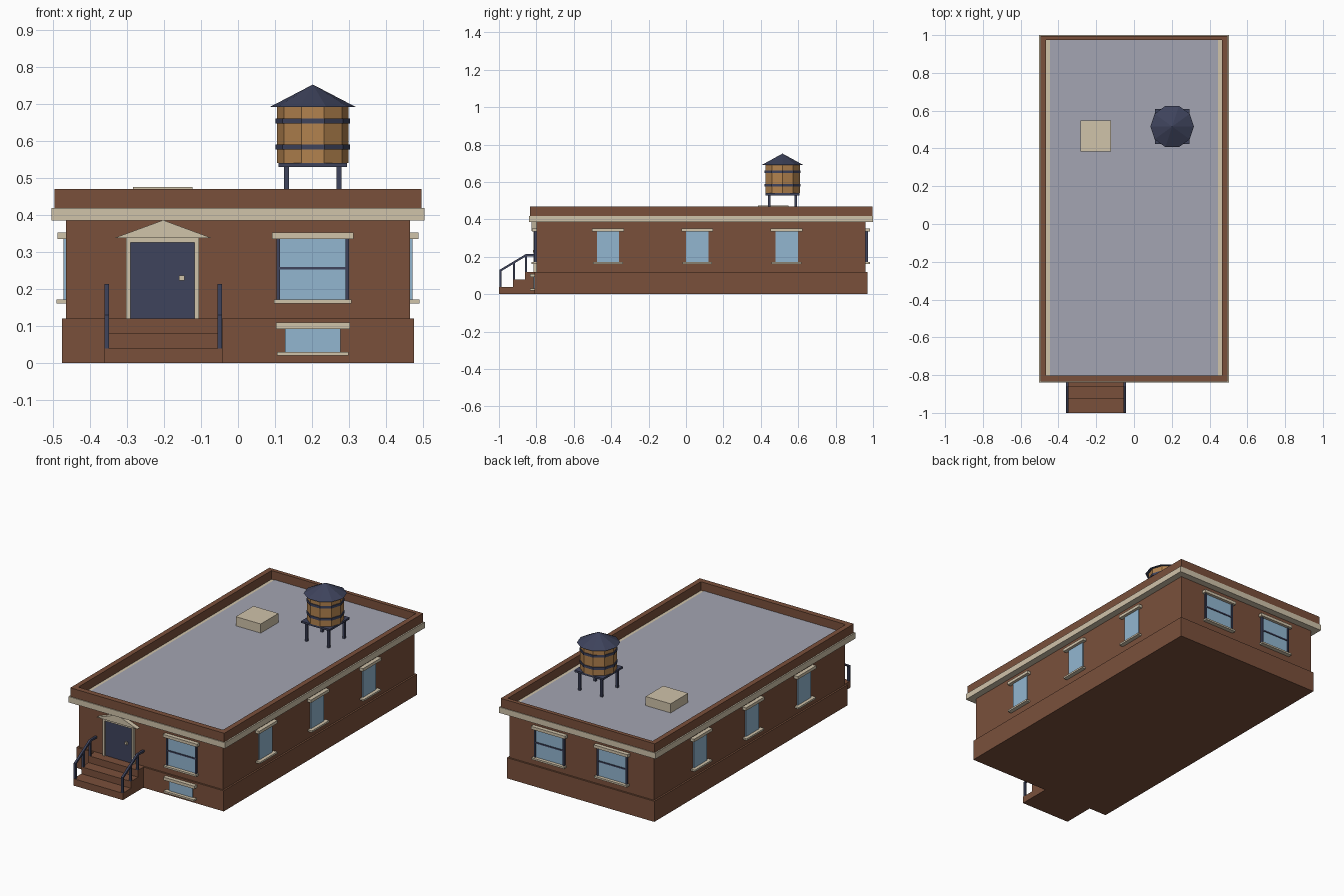
import bpy, bmesh, math
from mathutils import Matrix, Vector

if "Cube" in bpy.data.objects:
    bpy.data.objects.remove(bpy.data.objects["Cube"])


def material(name, r, g, b):
    m = bpy.data.materials.new(name)
    lin = [((c / 255 + 0.055) / 1.055) ** 2.4 for c in (r, g, b)]
    m.diffuse_color = (*lin, 1)
    m.use_nodes = True
    m.node_tree.nodes["Principled BSDF"].inputs["Base Color"].default_value = m.diffuse_color
    return m


BRICK = material("brick_brown", 122, 80, 59)
CREAM = material("cream_stone", 208, 195, 170)
DARK = material("dark_blue_metal", 62, 67, 92)
GLASS = material("window_blue", 146, 182, 208)
WOOD = material("barrel_wood", 178, 130, 78)
ROOF = material("roof_grey", 163, 165, 178)


def add(name, bm, mat):
    bmesh.ops.recalc_face_normals(bm, faces=bm.faces)
    me = bpy.data.meshes.new(name)
    bm.to_mesh(me)
    bm.free()
    me.materials.append(mat)
    ob = bpy.data.objects.new(name, me)
    bpy.context.collection.objects.link(ob)
    return ob


def box(name, x, y, z, mat, frame=Matrix()):
    """Box from (min, max) ranges, optionally moved by a frame."""
    bm = bmesh.new()
    mid = Vector([(r[0] + r[1]) / 2 for r in (x, y, z)])
    size = [r[1] - r[0] for r in (x, y, z)]
    bmesh.ops.create_cube(bm, size=1, matrix=frame @ Matrix.Translation(mid) @ Matrix.Diagonal((*size, 1)))
    return add(name, bm, mat)


def prism(name, profile, direction, mat):
    """Extrude a closed profile along a direction."""
    bm = bmesh.new()
    face = bm.faces.new([bm.verts.new(p) for p in profile])
    ext = bmesh.ops.extrude_face_region(bm, geom=[face])
    bmesh.ops.translate(bm, vec=direction, verts=[v for v in ext["geom"] if isinstance(v, bmesh.types.BMVert)])
    return add(name, bm, mat)


def drum(name, r1, r2, z0, z1, mat, centre=(0.202, 0.516)):
    """Ten-sided drum or cone of the water tank."""
    bm = bmesh.new()
    bmesh.ops.create_cone(bm, cap_ends=True, segments=10, radius1=r1, radius2=r2, depth=z1 - z0,
                          matrix=Matrix.Translation((*centre, (z0 + z1) / 2)) @ Matrix.Rotation(math.pi / 2, 4, 'Z'))
    # turn so that a flat side faces the front and corners lie on x
    bmesh.ops.rotate(bm, cent=(*centre, 0), verts=bm.verts,
                     matrix=Matrix.Rotation(-math.pi / 2 if on_x(bm, centre) else 0, 3, 'Z'))
    return add(name, bm, mat)


def on_x(bm, centre):
    """True if the drum has a corner straight along y, so needs a quarter turn."""
    return any(abs(v.co.x - centre[0]) < 1e-4 and abs(v.co.y - centre[1]) > 0.01 for v in bm.verts)


# --- Building body ---
box("base", (-0.475, 0.475), (-0.81, 0.97), (0, 0.12), BRICK)
box("walls", (-0.465, 0.465), (-0.80, 0.96), (0.12, 0.39), BRICK)
box("cornice", (-0.504, 0.504), (-0.84, 1.0), (0.385, 0.419), CREAM)
box("roof_deck", (-0.445, 0.445), (-0.805, 0.975), (0.41, 0.422), ROOF)

# --- Parapet ring ---
for name, y in (("front", (-0.835, -0.803)), ("back", (0.973, 0.996))):
    box("parapet_" + name, (-0.496, 0.496), y, (0.419, 0.47), BRICK)
for name, s in (("left", -1), ("right", 1)):
    box("parapet_" + name, sorted((s * 0.466, s * 0.496)), (-0.803, 0.973), (0.419, 0.47), BRICK)


# --- Windows: local x runs along the wall, local -y points outwards ---
def window(name, x, y, angle, glass, lintel, sill, z, lintel_h, jambs):
    f = Matrix.Translation((x, y, 0)) @ Matrix.Rotation(angle, 4, 'Z')
    box(name + "_glass", (-glass, glass), (-0.006, 0.002), z, GLASS, f)
    box(name + "_lintel", (-lintel, lintel), (-0.023, 0.002), (z[1], z[1] + lintel_h), CREAM, f)
    box(name + "_sill", (-sill, sill), (-0.025, 0.002), (z[0] - 0.01, z[0]), CREAM, f)
    if jambs:
        for s in (-1, 1):
            box(name + "_jamb", sorted((s * glass, s * (glass + 0.01))), (-0.012, 0.002), z, DARK, f)
        box(name + "_bar", (-glass, glass), (-0.010, 0.002), (0.252, 0.26), DARK, f)


Z = (0.171, 0.335)
window("front_window", 0.202, -0.80, 0, 0.088, 0.11, 0.105, Z, 0.017, True)
window("basement_window", 0.202, -0.81, 0, 0.075, 0.10, 0.097, (0.03, 0.092), 0.017, False)
for x in (-0.202, 0.202):
    window("back_window", x, 0.96, math.pi, 0.088, 0.11, 0.105, Z, 0.017, True)
for y in (-0.417, 0.06, 0.538):
    window("right_window", 0.465, y, math.pi / 2, 0.06, 0.085, 0.08, Z, 0.017, False)
    window("left_window", -0.465, y, -math.pi / 2, 0.06, 0.085, 0.08, Z, 0.017, False)

# --- Door with frame and pediment ---
box("door", (-0.29, -0.117), (-0.807, -0.798), (0.12, 0.325), DARK)
for x in ((-0.302, -0.29), (-0.117, -0.105)):
    box("door_jamb", x, (-0.815, -0.798), (0.12, 0.34), CREAM)
box("door_header", (-0.29, -0.117), (-0.815, -0.798), (0.325, 0.34), CREAM)
prism("pediment", [(-0.333, -0.825, 0.338), (-0.072, -0.825, 0.338), (-0.202, -0.825, 0.386)], (0, 0.027, 0), CREAM)
box("door_knob", (-0.159, -0.145), (-0.817, -0.805), (0.223, 0.237), CREAM)

# --- Front steps ---
steps = [(-0.80, 0), (-1.0, 0), (-1.0, 0.04), (-0.925, 0.04), (-0.925, 0.08),
         (-0.86, 0.08), (-0.86, 0.12), (-0.80, 0.12)]
prism("front_steps", [(-0.361, y, z) for y, z in steps], (0.319, 0, 0), BRICK)

# --- Stair railings ---
for x in (-0.36, -0.055):
    for y, z in ((-0.992, 0.04), (-0.919, 0.08), (-0.855, 0.12)):
        box("railing_post", (x, x + 0.012), (y - 0.006, y + 0.006), (z, z + 0.088), DARK)
    rail = [(-0.998, 0.117), (-0.855, 0.203), (-0.80, 0.203), (-0.80, 0.214), (-0.858, 0.214), (-0.998, 0.13)]
    prism("handrail", [(x, y, z) for y, z in rail], (0.012, 0, 0), DARK)

# --- Roof hatch ---
box("roof_hatch", (-0.284, -0.123), (0.385, 0.547), (0.42, 0.475), CREAM)

# --- Water tank ---
CX, CY = 0.202, 0.516
for sx in (-1, 1):
    for sy in (-1, 1):
        x, y = CX + sx * 0.071, CY + sy * 0.071
        box("tank_leg", (x - 0.007, x + 0.007), (y - 0.007, y + 0.007), (0.42, 0.532), DARK)
box("tank_platform", (CX - 0.092, CX + 0.092), (CY - 0.092, CY + 0.092), (0.529, 0.54), DARK)
drum("tank_barrel", 0.097, 0.097, 0.54, 0.695, WOOD)
for z in (0.576, 0.647):
    drum("tank_band", 0.101, 0.101, z, z + 0.014, DARK)
drum("tank_roof", 0.115, 0, 0.692, 0.752, DARK)
